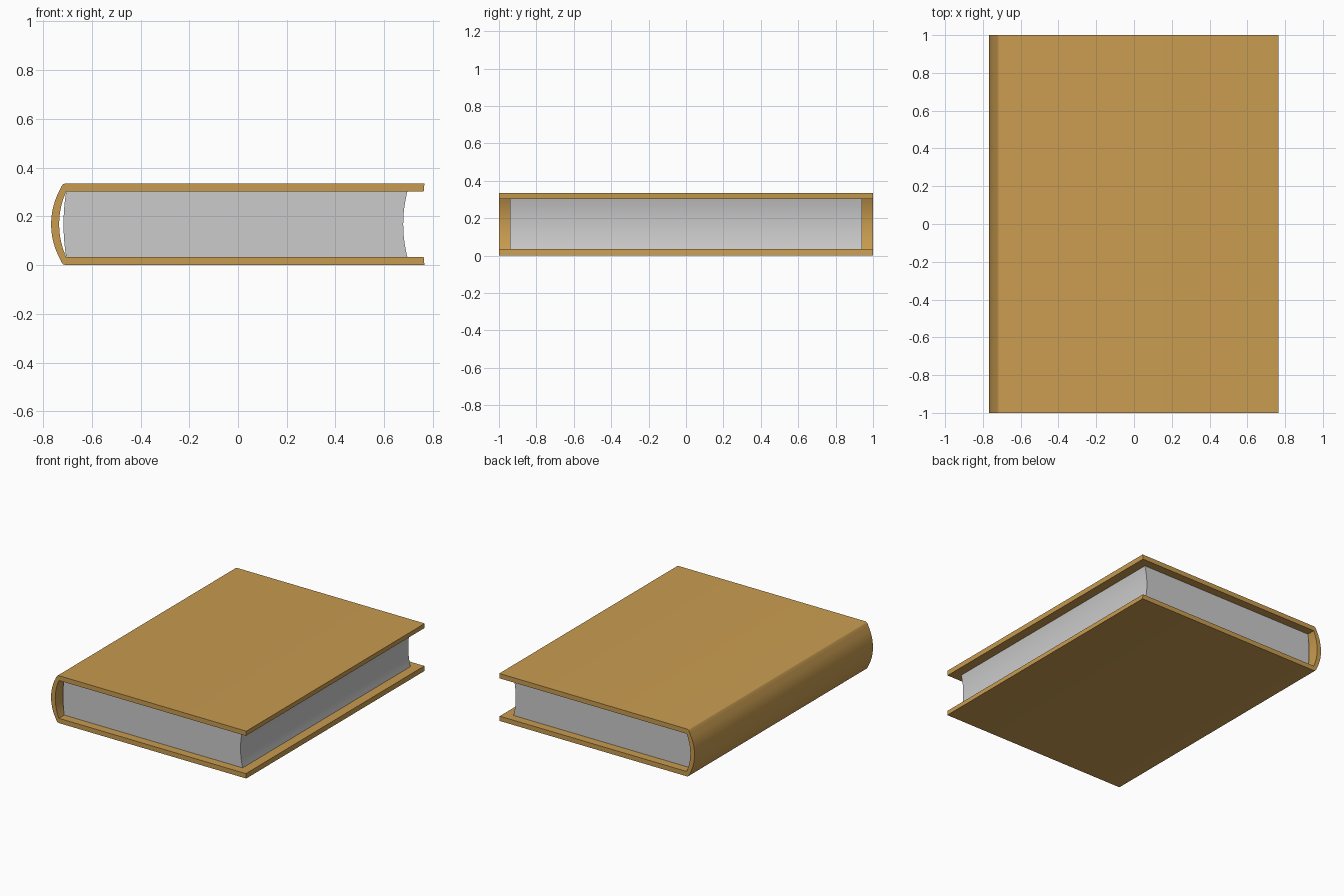
import bpy, bmesh, math

if "Cube" in bpy.data.objects:
    bpy.data.objects.remove(bpy.data.objects["Cube"])

H = 0.336            # total thickness
T = 0.034            # board thickness
MID = H / 2


def arc(x_end, x_mid, z0, z1, n=12):
    """Circular bulge from (x_end, z0) to (x_end, z1), passing x_mid halfway."""
    half, sag = (z1 - z0) / 2, abs(x_mid - x_end)
    r = (half * half + sag * sag) / (2 * sag)
    sign = 1 if x_mid > x_end else -1
    a = math.asin(half / r)
    pts = []
    for i in range(n + 1):
        t = -a + 2 * a * i / n
        pts.append((x_end + sign * (r * math.cos(t) - (r - sag)), MID + r * math.sin(t)))
    return pts


def extrude_profile(name, pts, half_y, color=None):
    bm = bmesh.new()
    front = [bm.verts.new((x, -half_y, z)) for x, z in pts]
    back = [bm.verts.new((x, half_y, z)) for x, z in pts]
    n = len(pts)
    bm.faces.new(front)
    bm.faces.new(back[::-1])
    for i in range(n):
        j = (i + 1) % n
        bm.faces.new((front[i], back[i], back[j], front[j]))
    bmesh.ops.recalc_face_normals(bm, faces=bm.faces)
    mesh = bpy.data.meshes.new(name)
    bm.to_mesh(mesh)
    bm.free()
    obj = bpy.data.objects.new(name, mesh)
    bpy.context.collection.objects.link(obj)
    if color:
        mat = bpy.data.materials.new(name + "_color")
        mat.diffuse_color = color
        mat.use_nodes = True
        mat.node_tree.nodes["Principled BSDF"].inputs["Base Color"].default_value = mat.diffuse_color
        mesh.materials.append(mat)
    bpy.ops.object.select_all(action='DESELECT')
    obj.select_set(True)
    bpy.context.view_layer.objects.active = obj
    bpy.ops.object.shade_smooth_by_angle(angle=math.radians(30))
    return obj


# Cover: two boards joined by a rounded spine, one constant section
corner = [(-0.707, H), (-0.718, H - 0.004), (-0.725, H - 0.013)]
outer_spine = arc(-0.731, -0.767, 0.027, H - 0.027)
inner_spine = arc(-0.705, -0.734, T, H - T)
cover = [(0.762, H - T), (0.765, H)] + corner
cover += outer_spine[::-1]
cover += [(x, H - z) for x, z in corner[::-1]]
cover += [(0.765, 0), (0.762, T)]
cover += inner_spine
extrude_profile("cover", cover, 1.0, (0.58, 0.33, 0.08, 1))

# Page block: convex at the spine, hollow at the fore edge
pages = arc(0.695, 0.678, T, H - T) + arc(-0.705, -0.716, T, H - T)[::-1]
extrude_profile("pages", pages, 0.94)
